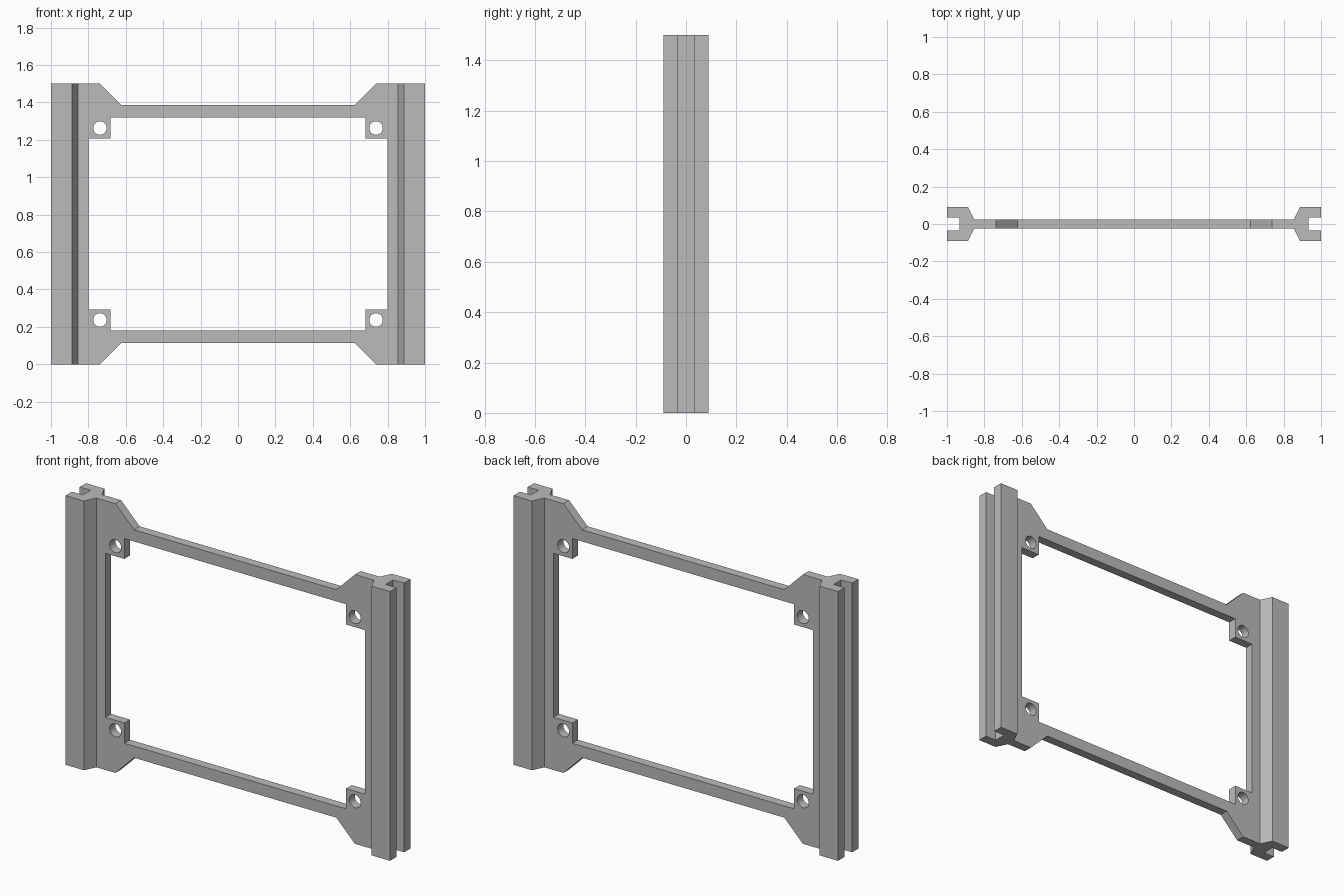
import bpy
from math import cos, sin, pi, radians

cube = bpy.data.objects.get("Cube")
if cube:
    bpy.data.objects.remove(cube, do_unlink=True)

HEIGHT = 1.5
MID = HEIGHT / 2
NECK = 0.855      # where the plate meets the rails
PLATE = 0.025     # half thickness of the plate

grey = bpy.data.materials.new("plain grey")
grey.use_nodes = True
colour = (0.5, 0.5, 0.5, 1)
grey.diffuse_color = colour
grey.node_tree.nodes["Principled BSDF"].inputs["Base Color"].default_value = colour


def extrude_outlines(name, outlines, half_depth):
    """Fill closed outlines (inner ones become holes) and give them depth."""
    curve = bpy.data.curves.new(name, "CURVE")
    curve.dimensions = "2D"
    curve.fill_mode = "BOTH"
    curve.extrude = half_depth
    for points in outlines:
        spline = curve.splines.new("POLY")
        spline.points.add(len(points) - 1)
        for point, (x, y) in zip(spline.points, points):
            point.co = (x, y, 0, 1)
        spline.use_cyclic_u = True
        spline.use_smooth = False
    obj = bpy.data.objects.new(name, curve)
    bpy.context.collection.objects.link(obj)
    bpy.ops.object.select_all(action="DESELECT")
    obj.select_set(True)
    bpy.context.view_layer.objects.active = obj
    bpy.ops.object.convert(target="MESH")
    obj = bpy.context.object
    obj.name = name
    obj.data.materials.clear()
    obj.data.materials.append(grey)
    return obj


def four_way(quarter):
    """Mirror a quarter outline, running from side to middle, into a loop."""
    top = quarter + [(-x, y) for x, y in reversed(quarter)]
    return top + [(x, -y) for x, y in reversed(top)]


def circle(cx, cy, radius, count=32):
    return [(cx + radius * cos(2 * pi * i / count),
             cy + radius * sin(2 * pi * i / count)) for i in range(count)]


# Flat frame with chamfered corners, notched opening and screw holes
outer = four_way([(NECK, MID), (0.738, MID), (0.623, 0.635)])
opening = four_way([(0.8, 0.457), (0.683, 0.457), (0.683, 0.57)])
holes = [circle(sx * 0.738, sz * 0.513, 0.036) for sx in (-1, 1) for sz in (-1, 1)]
frame = extrude_outlines("mounting_frame", [outer, opening] + holes, PLATE)
frame.rotation_euler.x = radians(90)
frame.location.z = MID
bpy.ops.object.shade_smooth_by_angle(angle=radians(30))

# Slotted rails with a tapered neck on both sides
half = [(NECK, PLATE), (0.887, 0.09), (1, 0.09), (1, 0.034), (0.933, 0.034)]
for side, name in ((1, "left_rail"), (-1, "right_rail")):
    profile = half + [(x, -y) for x, y in reversed(half)]
    rail = extrude_outlines(name, [[(side * x, y) for x, y in profile]], MID)
    rail.location.z = MID
